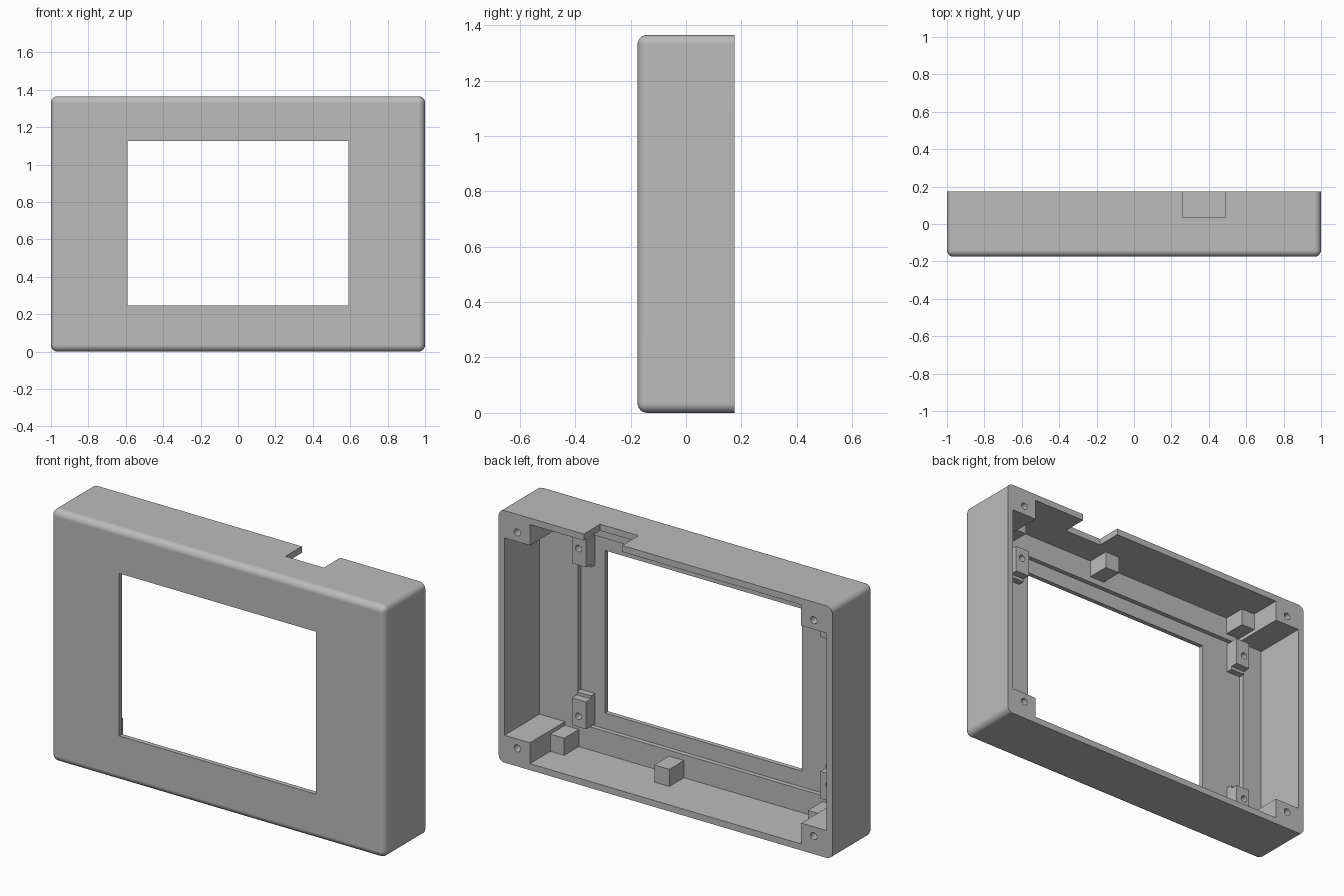
import bpy, bmesh, math
from mathutils import Matrix, Vector

cube = bpy.data.objects.get("Cube")
if cube:
    bpy.data.objects.remove(cube, do_unlink=True)

# Overall sizes
HALF_Y, HEIGHT, WALL, ROUND = 0.175, 1.365, 0.035, 0.035
PLATE_Y, RECESS_Y = -0.125, -0.15
MID_Z = HEIGHT / 2

grey = bpy.data.materials.new("light grey plastic")
grey.use_nodes = True
colour = (0.5, 0.5, 0.5, 1)
grey.diffuse_color = colour
grey.node_tree.nodes["Principled BSDF"].inputs["Base Color"].default_value = colour


def make_object(name, bm):
    bmesh.ops.recalc_face_normals(bm, faces=bm.faces[:])
    mesh = bpy.data.meshes.new(name)
    bm.to_mesh(mesh)
    bm.free()
    mesh.materials.append(grey)
    obj = bpy.data.objects.new(name, mesh)
    bpy.context.collection.objects.link(obj)
    return obj


def box(name, xs, ys, zs, rounding=0):
    """Box between sorted limits; rounding softens all but the back edges."""
    spans = [sorted(s) for s in (xs, ys, zs)]
    size = [b - a for a, b in spans]
    centre = Vector([(a + b) / 2 for a, b in spans])
    bm = bmesh.new()
    bmesh.ops.create_cube(bm, size=1, matrix=Matrix.Translation(centre) @ Matrix.Diagonal((*size, 1)))
    if rounding:
        back = spans[1][1] - 0.001
        edges = [e for e in bm.edges if any(v.co.y < back for v in e.verts)]
        bmesh.ops.bevel(bm, geom=edges, offset=rounding, segments=6, profile=0.5, affect='EDGES')
    return make_object(name, bm)


def screw_cutter(x, z, back, depth, radius):
    bm = bmesh.new()
    place = Matrix.Translation((x, back, z)) @ Matrix.Rotation(math.pi / 2, 4, 'X')
    bmesh.ops.create_cone(bm, cap_ends=True, segments=24, radius1=radius, radius2=radius,
                          depth=2 * depth, matrix=place)
    return make_object("screw_cutter", bm)


def activate(obj):
    bpy.ops.object.select_all(action='DESELECT')
    obj.select_set(True)
    bpy.context.view_layer.objects.active = obj


def combine(obj, other, operation='DIFFERENCE'):
    activate(obj)
    mod = obj.modifiers.new("combine", 'BOOLEAN')
    mod.operation, mod.solver, mod.object = operation, 'EXACT', other
    bpy.ops.object.modifier_apply(modifier=mod.name)
    bpy.data.objects.remove(other, do_unlink=True)


# Open-backed housing with a rounded front
housing = box("housing", (-1, 1), (-HALF_Y, HALF_Y), (0, HEIGHT), ROUND)
combine(housing, box("cavity", (-1 + WALL, 1 - WALL), (PLATE_Y, 0.3), (WALL, HEIGHT - WALL)))
# Shallow display recess, offset to one side
combine(housing, box("recess", (-0.84, 0.735), (RECESS_Y, 0), (0.16, 1.205)))
# Display window
combine(housing, box("window", (-0.59, 0.59), (-0.3, 0), (0.245, 1.125)))
# Cable notch in the top wall
combine(housing, box("notch", (0.26, 0.49), (0.035, 0.3), (HEIGHT - WALL - 0.02, HEIGHT + 0.1)))
activate(housing)
bpy.ops.object.shade_smooth_by_angle(angle=math.radians(30))
weighted = housing.modifiers.new("even shading", 'WEIGHTED_NORMAL')
weighted.keep_sharp = True

for upper in (False, True):
    level = "upper" if upper else "lower"

    def from_edge(z):
        """Height measured from the nearer of the bottom and top edges."""
        return HEIGHT - z if upper else z

    # Corner screw posts
    for side, label in ((1, "left"), (-1, "right")):
        post = box(f"{level}_{label}_corner_post", (side * 0.813, side * (1 - WALL)),
                   (PLATE_Y, HALF_Y), (from_edge(WALL), from_edge(0.148)))
        combine(post, screw_cutter(side * 0.888, from_edge(0.098), HALF_Y, 0.15, 0.019))

    # Display standoffs inside the recess
    for label, xs, hole_x, hole_z in (("left", (0.65, 0.735), 0.695, 0.228),
                                      ("right", (-0.84, -0.755), -0.805, 0.255)):
        standoff = box(f"{level}_{label}_display_standoff", xs, (RECESS_Y, -0.073),
                       (from_edge(0.17), from_edge(0.318)))
        combine(standoff, screw_cutter(hole_x, from_edge(hole_z), -0.073, 0.06, 0.018))
        box(f"{level}_{label}_standoff_foot", xs, (RECESS_Y, -0.115),
            (from_edge(0.318), from_edge(0.335)))

    # Circuit board rests along the wall
    for label, xs in (("left", (0.73, 0.82)), ("middle", (0.10, 0.19)), ("right", (-0.82, -0.73))):
        box(f"{level}_{label}_board_rest", xs, (PLATE_Y, 0), (from_edge(WALL), from_edge(0.128)))
